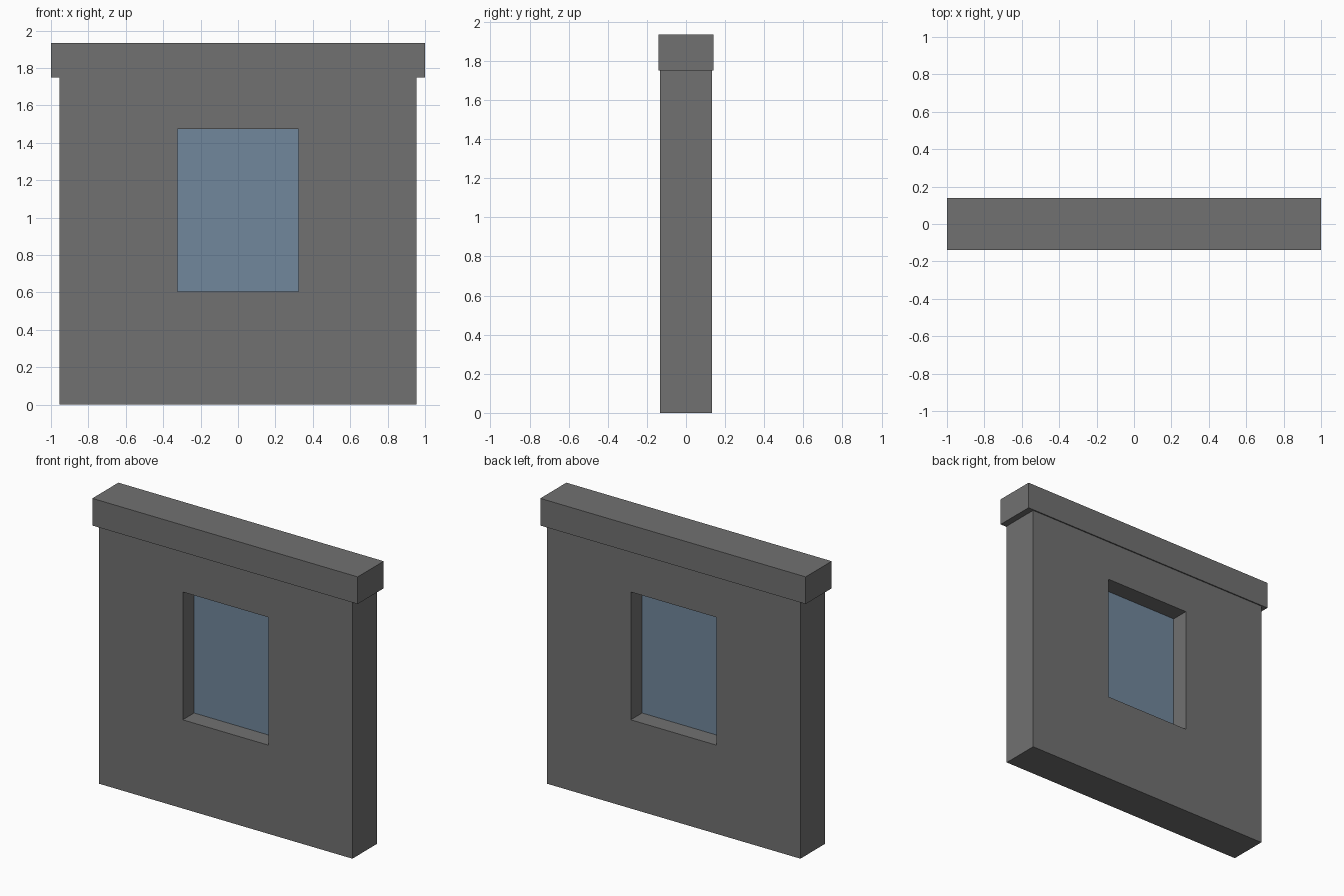
import bpy, bmesh

if "Cube" in bpy.data.objects:
    bpy.data.objects.remove(bpy.data.objects["Cube"])


def material(name, rgb):
    m = bpy.data.materials.new(name)
    m.diffuse_color = (*rgb, 1.0)
    m.use_nodes = True
    m.node_tree.nodes["Principled BSDF"].inputs["Base Color"].default_value = m.diffuse_color
    return m


def finish(bm, name, mat):
    bmesh.ops.recalc_face_normals(bm, faces=bm.faces[:])
    mesh = bpy.data.meshes.new(name)
    bm.to_mesh(mesh)
    bm.free()
    mesh.materials.append(mat)
    bpy.context.collection.objects.link(bpy.data.objects.new(name, mesh))


def box(name, half_x, half_y, z0, z1, mat):
    bm = bmesh.new()
    bmesh.ops.create_cube(bm, size=2)
    for v in bm.verts:
        v.co = (v.co.x * half_x, v.co.y * half_y, z1 if v.co.z > 0 else z0)
    finish(bm, name, mat)


def holed_wall(name, outer, hole, half_y, mat):
    """Rectangular slab with a rectangular opening; rects are (half_x, z0, z1)."""
    bm = bmesh.new()

    def ring(hx, z0, z1):
        return [bm.verts.new((x, -half_y, z))
                for x, z in ((-hx, z0), (hx, z0), (hx, z1), (-hx, z1))]

    a, b = ring(*outer), ring(*hole)
    faces = [bm.faces.new((a[i], a[(i + 1) % 4], b[(i + 1) % 4], b[i])) for i in range(4)]
    # keep the front faces and extrude a copy to the back
    ext = bmesh.ops.extrude_face_region(bm, geom=faces, use_keep_orig=True)["geom"]
    for v in ext:
        if isinstance(v, bmesh.types.BMVert):
            v.co.y = half_y
    finish(bm, name, mat)


stone = material("dark grey stone", (0.165, 0.165, 0.165))
glass = material("blue grey glass", (0.165, 0.245, 0.335))

WINDOW = (0.324, 0.604, 1.475)

# Wall with window opening, overhanging cap, and recessed pane
holed_wall("wall", (0.955, 0.0, 1.75), WINDOW, 0.132, stone)
box("top_cap", 1.0, 0.14, 1.75, 1.935, stone)
box("window_pane", WINDOW[0], 0.01, WINDOW[1], WINDOW[2], glass)
